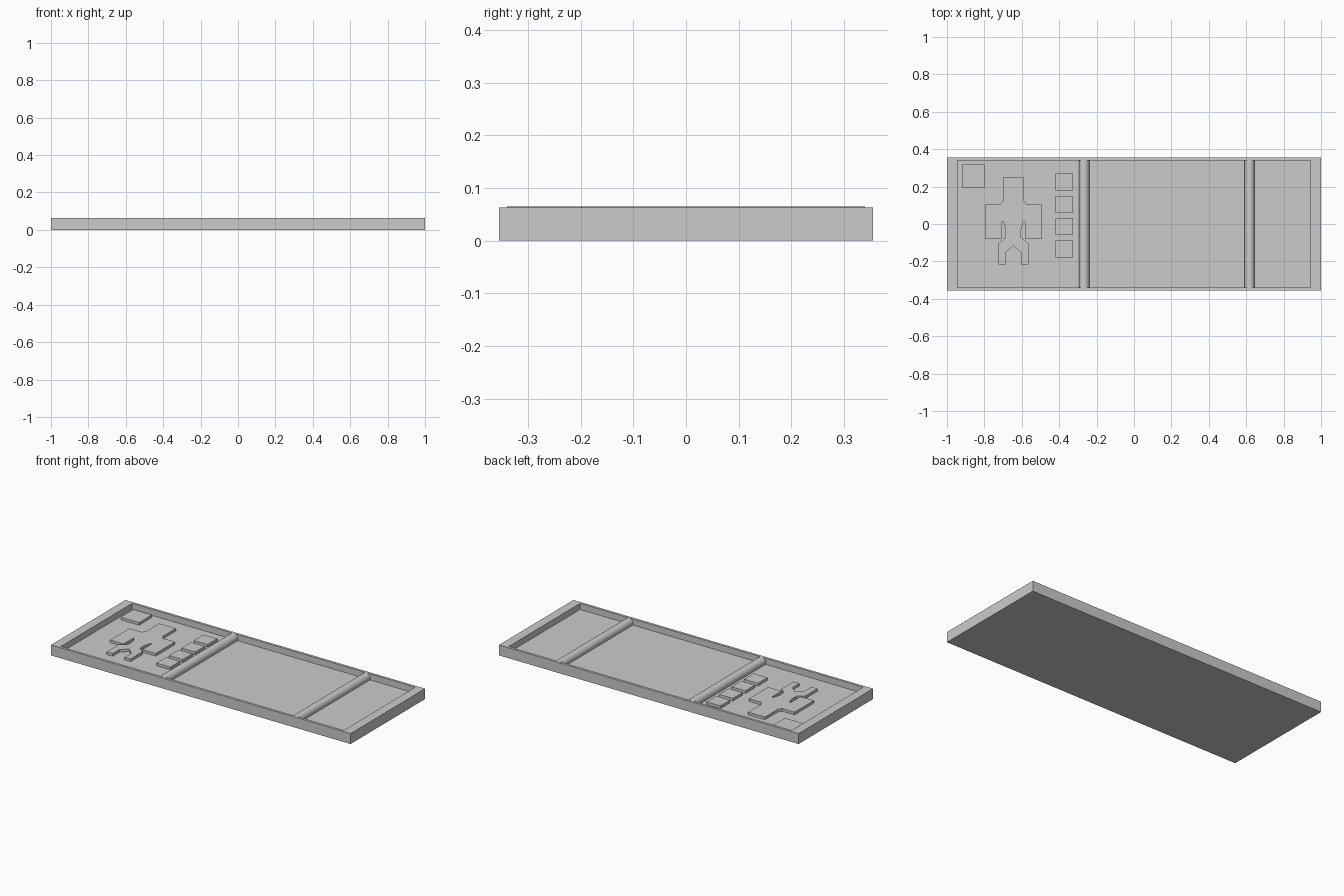
import bpy, bmesh, math

LENGTH, WIDTH, HEIGHT = 2.0, 0.71, 0.063
FLOOR = 0.026          # height of the tray floor
PAD_TOP = 0.042        # height of the raised pads

cube = bpy.data.objects.get("Cube")
if cube:
    bpy.data.objects.remove(cube, do_unlink=True)

grey = bpy.data.materials.new("plain_grey")
grey.use_nodes = True
colour = (0.6, 0.6, 0.6, 1)
grey.diffuse_color = colour
grey.node_tree.nodes["Principled BSDF"].inputs["Base Color"].default_value = colour


def add_object(name, bm):
    bmesh.ops.recalc_face_normals(bm, faces=bm.faces)
    mesh = bpy.data.meshes.new(name)
    bm.to_mesh(mesh)
    bm.free()
    mesh.materials.append(grey)
    obj = bpy.data.objects.new(name, mesh)
    bpy.context.collection.objects.link(obj)
    return obj


def pad(name, outline):
    """Extrude a flat outline from just below the floor to the pad height."""
    bm = bmesh.new()
    face = bm.faces.new([bm.verts.new((x, y, FLOOR - 0.002)) for x, y in outline])
    top = bmesh.ops.extrude_face_region(bm, geom=[face])["geom"]
    for v in top:
        if isinstance(v, bmesh.types.BMVert):
            v.co.z = PAD_TOP
    return add_object(name, bm)


def square(x, y, half_x, half_y):
    return [(x + sx * half_x, y + sy * half_y)
            for sx, sy in ((-1, -1), (1, -1), (1, 1), (-1, 1))]


# Tray: outer shell, rim and recessed floor as stacked rectangular loops
bm = bmesh.new()
inner = (0.945, 0.34)
outer = (LENGTH / 2, WIDTH / 2)
loops = []
for (hx, hy), z in ((outer, 0), (outer, HEIGHT), (inner, HEIGHT), (inner, FLOOR)):
    loops.append([bm.verts.new((x, y, z)) for x, y in square(0, 0, hx, hy)])
for low, high in zip(loops, loops[1:]):
    for i in range(4):
        j = (i + 1) % 4
        bm.faces.new((low[i], low[j], high[j], high[i]))
bm.faces.new(loops[0])
bm.faces.new(loops[-1])
add_object("tray", bm)

# Rounded divider bars across the tray
for name, x, radius, top in (("left_section_divider", -0.267, 0.028, 0.0645),
                             ("right_section_divider", 0.618, 0.027, 0.0625)):
    bpy.ops.mesh.primitive_cylinder_add(vertices=48, radius=radius, depth=0.68,
                                        location=(x, 0, top - radius),
                                        rotation=(math.pi / 2, 0, 0))
    bar = bpy.context.object
    bar.name = name
    bar.data.materials.append(grey)
    bpy.ops.object.shade_smooth_by_angle(angle=math.radians(40))

# Corner pad and the column of four small pads
pad("corner_pad", square(-0.858, 0.256, 0.061, 0.061))
for i in range(4):
    pad(f"small_pad_{i + 1}", square(-0.373, 0.224 - i * 0.119, 0.046, 0.046))

# Figure pad: half outline mirrored about its own centre line
half = [(0.056, 0.249), (0.056, 0.126), (0.07, 0.104), (0.152, 0.104),
        (0.152, -0.08), (0.064, -0.08), (0.062, 0.013), (0.054, 0.013),
        (0.041, -0.03), (0.041, -0.072), (0.08, -0.104), (0.08, -0.217),
        (0.04, -0.217), (0.04, -0.152)]
centre = -0.645
outline = [(centre + x, y) for x, y in half] + [(centre, -0.115)]
outline += [(centre - x, y) for x, y in reversed(half)]
pad("figure_pad", outline)
